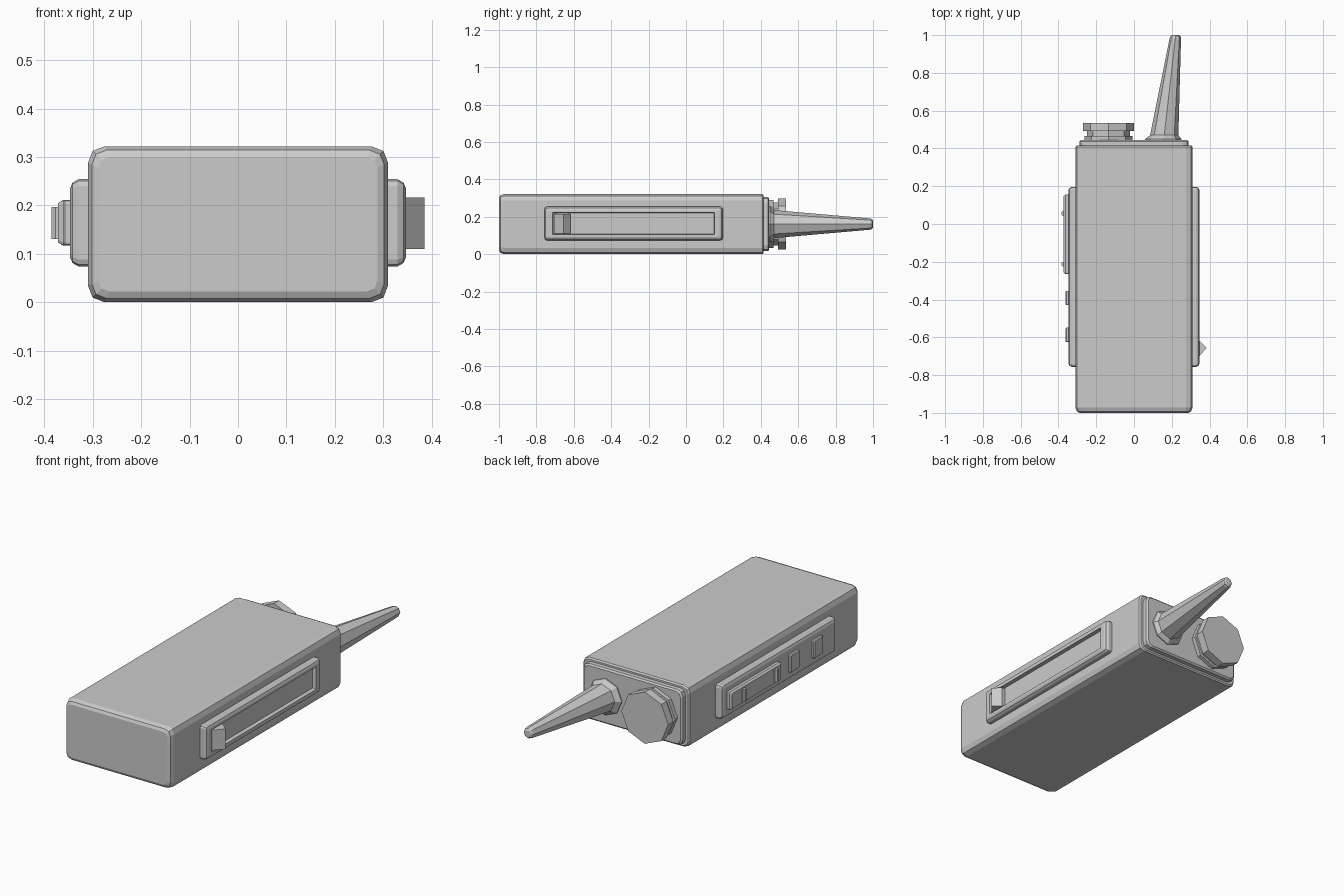
import bpy, bmesh
from math import cos, sin, pi

if "Cube" in bpy.data.objects:
    bpy.data.objects.remove(bpy.data.objects["Cube"])

ZC = 0.161  # mid height of the case


def loft(name, rings):
    """Skin a list of equal-length point rings and cap both ends."""
    bm = bmesh.new()
    vs = [[bm.verts.new(p) for p in r] for r in rings]
    n = len(vs[0])
    for a, b in zip(vs, vs[1:]):
        for i in range(n):
            j = (i + 1) % n
            bm.faces.new((a[i], a[j], b[j], b[i]))
    bm.faces.new(vs[0])
    bm.faces.new(vs[-1])
    bmesh.ops.recalc_face_normals(bm, faces=bm.faces)
    me = bpy.data.meshes.new(name)
    bm.to_mesh(me)
    bm.free()
    ob = bpy.data.objects.new(name, me)
    bpy.context.collection.objects.link(ob)
    return ob


def rounded(w, h, c):
    """Rectangle of half sizes w, h with two-step chamfered corners."""
    q = [(w, h - c), (w - .28 * c, h - .28 * c), (w - c, h)]
    m = [(-a, b) for a, b in reversed(q)]
    return q + m + [(-a, -b) for a, b in q + m]


def along_y(name, steps):
    loft(name, [[(a, y, ZC + b) for a, b in rounded(w, h, c)] for y, w, h, c in steps])


def along_x(name, yc, side, steps):
    loft(name, [[(side * x, yc + a, ZC + .003 + b) for a, b in rounded(w, h, c)]
                for x, w, h, c in steps])


def turned(name, steps):
    """Eight-sided turned part along y; steps are (y, centre x, radius)."""
    loft(name, [[(x + r * cos(i * pi / 4), y, ZC + r * sin(i * pi / 4)) for i in range(8)]
                for y, x, r in steps])


# Case with softened bottom end, and the top plate
along_y("case", [(-1, .288, .139, .022), (-.993, .302, .153, .03),
                 (-.972, .31, .161, .034), (.408, .31, .161, .034), (.415, .303, .154, .03)])
along_y("top_plate", [(.40, .288, .145, .03), (.438, .288, .145, .03), (.445, .28, .137, .028)])

# Side panels: plain on the left, recessed on the right
panel = [(.30, .477, .09, .014), (.33, .477, .09, .014),
         (.342, .47, .083, .012), (.347, .458, .071, .008)]
along_x("control_panel", -.28, -1, panel)
along_x("cover_panel", -.28, 1, panel + [(.347, .433, .059, .002), (.328, .43, .056, .002)])

# Latch at the lower end of the right recess
latch = [(.32, -.71), (.346, -.70), (.385, -.655), (.346, -.618), (.32, -.618)]
loft("latch", [[(x, y, z) for x, y in latch] for z in (.11, .216)])

# Talk button with two grip ridges, and two small buttons below it
along_x("talk_button", -.055, -1, [(.33, .21, .047, .006), (.362, .21, .047, .006),
                                   (.372, .203, .04, .006)])
for i, y in enumerate((.055, -.213)):
    loft(f"grip_ridge_{i + 1}",
         [[(-.372 + .014 * cos(k * pi / 4 + pi / 8), y + .014 * sin(k * pi / 4 + pi / 8), z)
           for k in range(8)] for z in (.131, .197)])
for i, y in enumerate((-.392, -.587)):
    along_x(f"side_button_{i + 1}", y, -1, [(.33, .038, .047, .006), (.357, .038, .047, .006),
                                            (.362, .034, .043, .006)])

# Channel knob and antenna
K = -.135
turned("knob", [(.43, K, .128), (.467, K, .128), (.467, K, .115), (.492, K, .115),
                (.492, K, .136), (.535, K, .136)])
turned("antenna", [(.43, .155, .096), (.45, .155, .096), (.47, .16, .075),
                   (.985, .219, .03), (.995, .22, .026), (1.0, .22, .018)])
